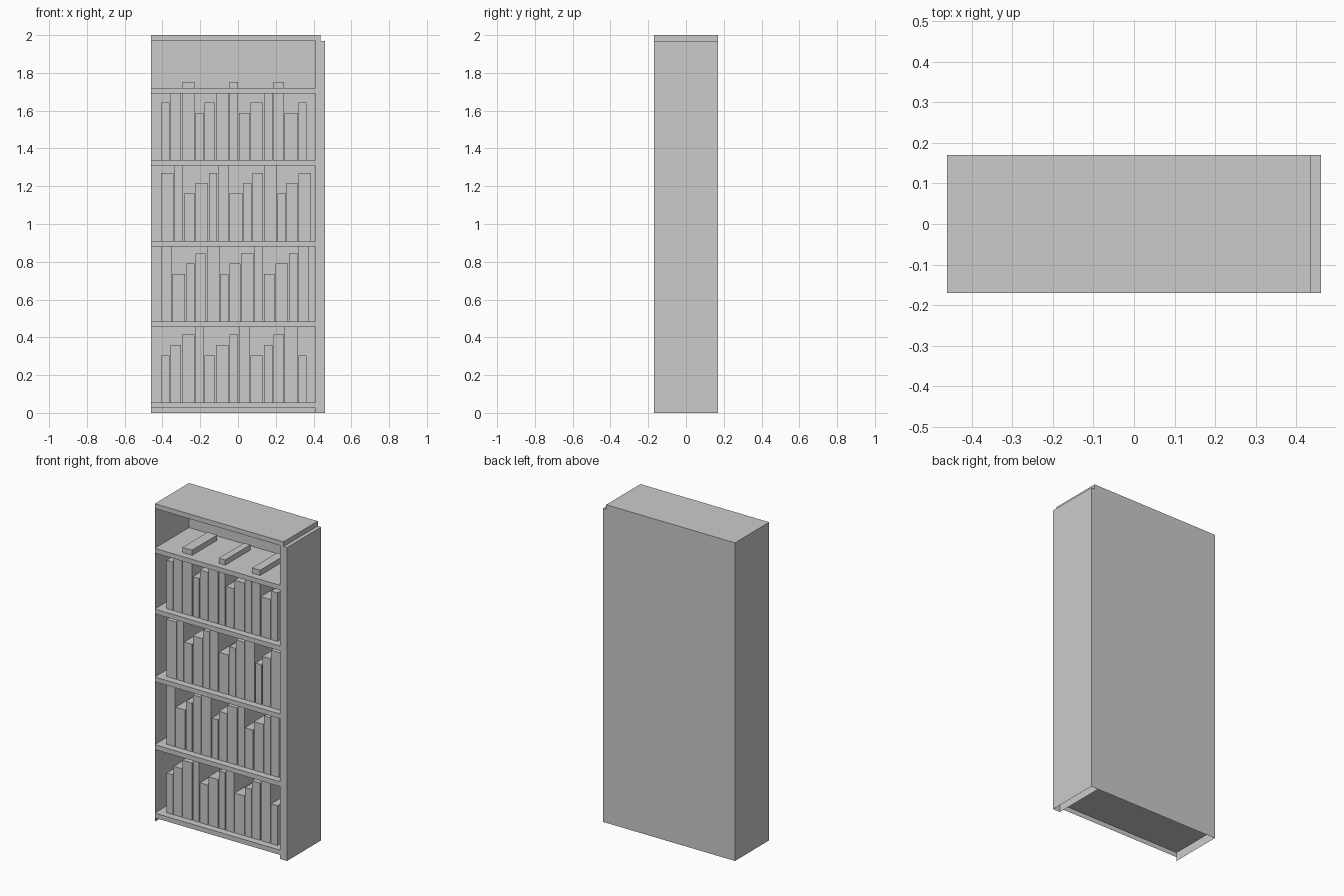
import bpy, bmesh

if "Cube" in bpy.data.objects:
    bpy.data.objects.remove(bpy.data.objects["Cube"])

L, R, IN = -0.46, 0.46, 0.41      # outer left, outer right, inner face of the right post
F, B = -0.17, 0.17                # front and back
TOP, CAP = 2.0, 1.97


def box(name, x0, x1, y0, y1, z0, z1, skip_bottom=False):
    """Axis-aligned box, optionally open underneath."""
    bm = bmesh.new()
    bmesh.ops.create_cube(bm, size=1)
    for v in bm.verts:
        v.co.x = x1 if v.co.x > 0 else x0
        v.co.y = y1 if v.co.y > 0 else y0
        v.co.z = z1 if v.co.z > 0 else z0
    bm.normal_update()
    if skip_bottom:
        down = [f for f in bm.faces if f.normal.z < -0.5]
        bmesh.ops.delete(bm, geom=down, context='FACES')
    return finish(name, bm)


def sheet(name, corners):
    bm = bmesh.new()
    bm.faces.new([bm.verts.new(c) for c in corners])
    return finish(name, bm)


def finish(name, bm):
    me = bpy.data.meshes.new(name)
    bm.to_mesh(me)
    bm.free()
    ob = bpy.data.objects.new(name, me)
    bpy.context.collection.objects.link(ob)
    return ob


# Case: thin left side and back, thick right post, top board
sheet("left_side", [(L, B, 0), (L, F, 0), (L, F, TOP), (L, B, TOP)])
sheet("back_panel", [(R, B, 0), (L, B, 0), (L, B, CAP), (R, B, CAP)])
box("right_side", IN, R, F, B, 0, CAP, skip_bottom=True)
box("top_board", L, 0.436, F, B, CAP, TOP)

# Shelves, the lowest one open underneath
shelf_tops = [0.055, 0.485, 0.911, 1.338, 1.72]
for i, z in enumerate(shelf_tops):
    box(f"shelf_{i + 1}", L, IN, F, B, z - 0.03, z, skip_bottom=(i == 0))

# Books: widths repeat every three, heights every four, shifted per row;
# the tallest in the upper row pass through the shelf above
widths = [0.044, 0.056, 0.0665]
gap = 0.005
for row, z in enumerate(shelf_tops[:4]):
    x = -0.407
    for i in range(13):
        w = widths[(i + row) % 3]
        h = 0.25 + 0.055 * ((i - row) % 4)
        box(f"book_{row + 1}_{i + 1}", x, x + w, -0.127, 0.123, z, z + h)
        x += w + gap
